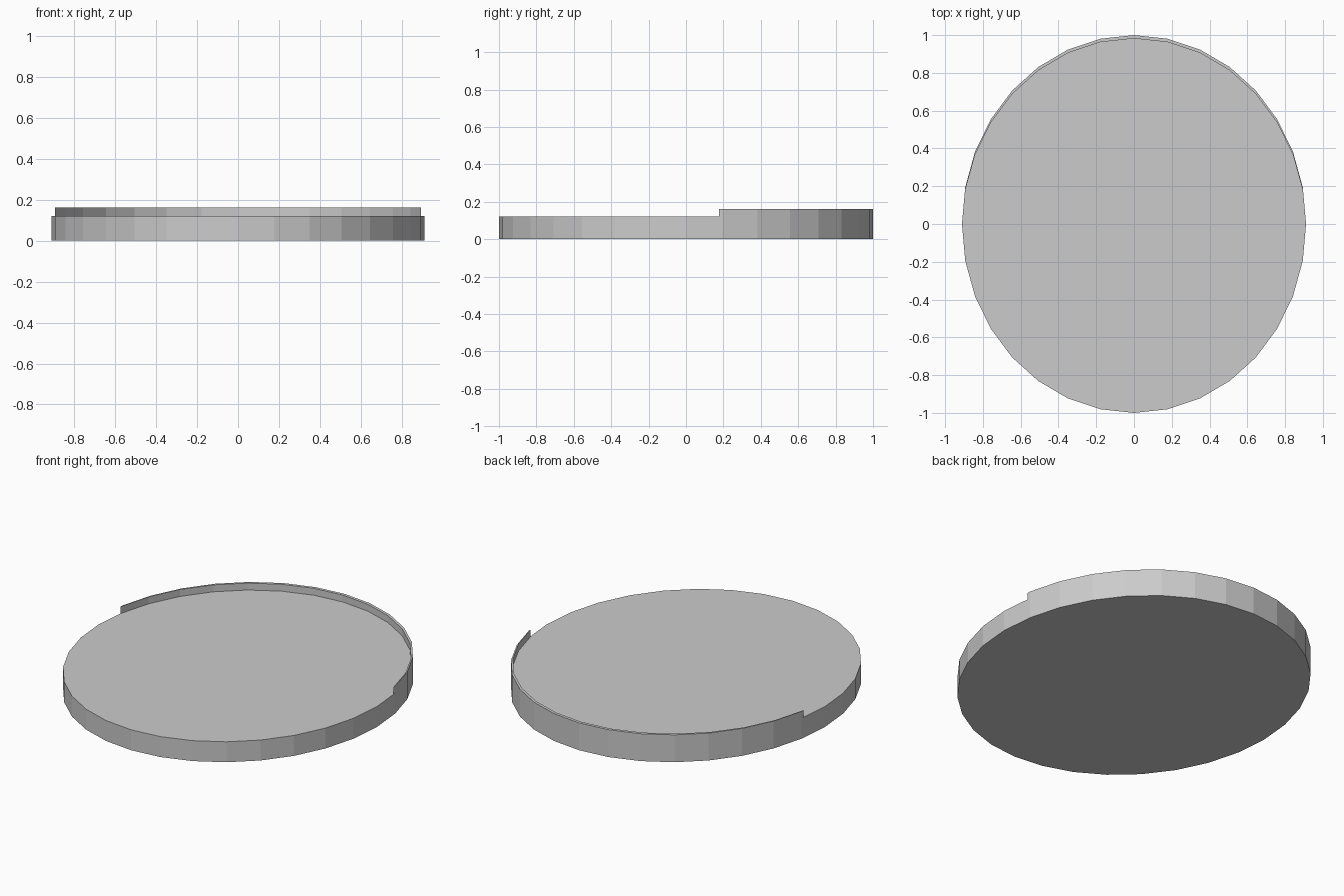
import bpy, bmesh, math

if "Cube" in bpy.data.objects:
    bpy.data.objects.remove(bpy.data.objects["Cube"])

SIDES, RX, RY = 32, 0.911, 1.0
BASE_Z, LIP_Z, LIP_W = 0.121, 0.162, 0.018
FIRST, LAST = 1, 15          # outline corners spanned by the raised lip

bm = bmesh.new()


def point(i, z, shift=0.0):
    a = 2 * math.pi * i / SIDES
    return bm.verts.new((RX * math.cos(a), RY * math.sin(a) - shift, z))


# Oval disc: underside and side wall
low = [point(i, 0) for i in range(SIDES)]
mid = [point(i, BASE_Z) for i in range(SIDES)]
bm.faces.new(low[::-1])
for i in range(SIDES):
    j = (i + 1) % SIDES
    bm.faces.new((low[i], low[j], mid[j], mid[i]))

# Crescent lip along the back: outer wall, top and inner wall
span = range(FIRST, LAST + 1)
rings = [[mid[i] for i in span],
         [point(i, LIP_Z) for i in span],
         [point(i, LIP_Z, LIP_W) for i in span],
         [point(i, BASE_Z, LIP_W) for i in span]]
for a, b in zip(rings, rings[1:]):
    for k in range(len(span) - 1):
        bm.faces.new((a[k], a[k + 1], b[k + 1], b[k]))

# Lip end caps
bm.faces.new([r[0] for r in rings])
bm.faces.new([r[-1] for r in rings][::-1])

# Disc top, bounded by the lip's inner foot and the front outline
bm.faces.new(rings[3] + mid[LAST:] + mid[:FIRST + 1])

bmesh.ops.recalc_face_normals(bm, faces=bm.faces)
mesh = bpy.data.meshes.new("oval_base")
bm.to_mesh(mesh)
bm.free()
bpy.context.collection.objects.link(bpy.data.objects.new("oval_base", mesh))
